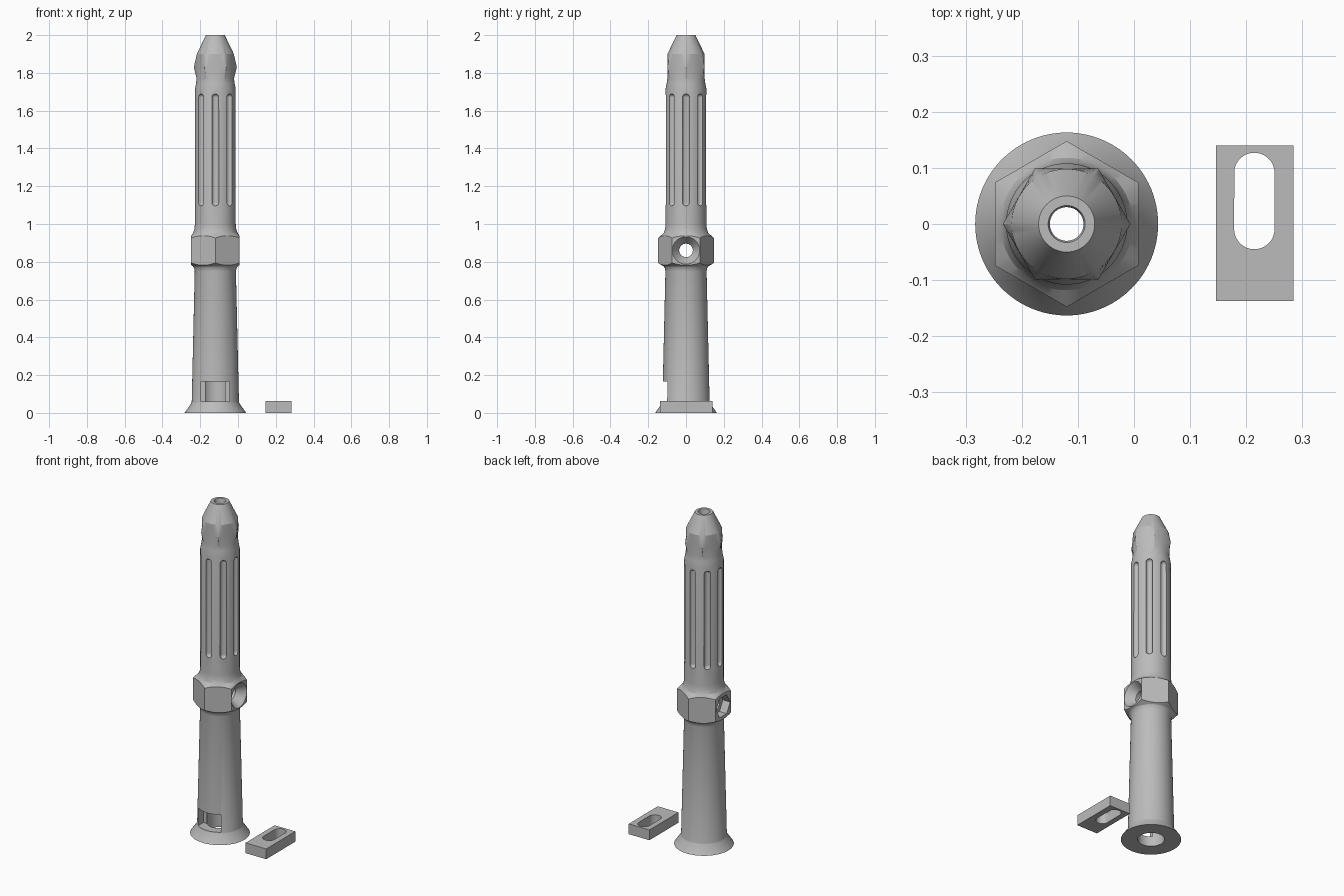
import bpy, bmesh, math
from mathutils import Matrix, Vector

if "Cube" in bpy.data.objects:
    bpy.data.objects.remove(bpy.data.objects["Cube"], do_unlink=True)

CX = -0.12      # axis of the tube
SEG = 96
HEX = math.pi / 3

grey = bpy.data.materials.new("light grey")
grey.use_nodes = True
grey.diffuse_color = (0.5, 0.5, 0.5, 1)
grey.node_tree.nodes["Principled BSDF"].inputs["Base Color"].default_value = (0.5, 0.5, 0.5, 1)


def finish(bm, name, cutter=False):
    bmesh.ops.recalc_face_normals(bm, faces=bm.faces)
    mesh = bpy.data.meshes.new(name)
    bm.to_mesh(mesh)
    bm.free()
    mesh.materials.append(grey)
    obj = bpy.data.objects.new(name, mesh)
    bpy.context.scene.collection.objects.link(obj)
    if cutter:
        obj.hide_render = True
        obj.hide_viewport = True
        obj.display_type = 'WIRE'
    return obj


def cut(obj, cutter):
    mod = obj.modifiers.new(cutter.name, 'BOOLEAN')
    mod.operation = 'DIFFERENCE'
    mod.solver = 'EXACT'
    mod.object = cutter


def cylinder(bm, r1, r2, depth, matrix, sides=48):
    bmesh.ops.create_cone(bm, cap_ends=True, segments=sides, radius1=r1,
                          radius2=r2, depth=depth, matrix=matrix)


def ring(bm, r, z, phase=None, slope=0):
    """Circle of radius r, or a hexagon of apothem r whose corners sit at the phase."""
    verts = []
    for i in range(SEG):
        a = 2 * math.pi * i / SEG
        rr = r
        if phase is not None:
            rr = r / math.cos((a - phase) % HEX - HEX / 2)
        verts.append(bm.verts.new((CX + rr * math.cos(a), rr * math.sin(a),
                                   z + slope * (rr - r))))
    return verts


# Hollow tube: outside from the foot to the tip, then down the bore
SIDE, CORNER = HEX / 2, 0
profile = [
    (0.163, 0), (0.127, 0.052), (0.125, 0.058), (0.109, 0.75),
    (0.112, 0.765), (0.119, 0.776),
    (0.128, 0.782, SIDE, 0.6), (0.128, 0.938, SIDE, -0.6),       # hexagonal collar
    (0.118, 0.952), (0.111, 0.972), (0.108, 1.0), (0.108, 1.715),
    (0.102, 1.745), (0.099, 1.77),
    (0.0985, 1.83, CORNER), (0.098, 1.9),                         # faceted head
    (0.05, 2.0), (0.033, 2.0), (0.03, 1.99),
    (0.03, 0.24), (0.072, 0.2), (0.072, 0),
]
bm = bmesh.new()
rings = [ring(bm, *p) for p in profile]
for lower, upper in zip(rings, rings[1:] + rings[:1]):
    for i in range(SEG):
        j = (i + 1) % SEG
        bm.faces.new((lower[i], lower[j], upper[j], upper[i]))
tube = finish(bm, "tube_body")

# Eight round-ended grip flutes
bm = bmesh.new()
for k in range(8):
    a = k * math.pi / 4
    x, y = CX + 0.109 * math.cos(a), 0.109 * math.sin(a)
    r = 0.019
    made = bmesh.ops.create_uvsphere(bm, u_segments=24, v_segments=12, radius=r)
    for v in made["verts"]:
        v.co += Vector((x, y, 1.67 if v.co.z > 0.001 else 1.115))
cut(tube, finish(bm, "flute_cutters", True))

# Window at the foot
bm = bmesh.new()
bmesh.ops.create_cube(bm, size=1, matrix=Matrix.Translation((CX, -0.125, 0.1125))
                      @ Matrix.Diagonal((0.15, 0.15, 0.105, 1)))
cut(tube, finish(bm, "window_cutter", True))

# Cross hole through the collar, countersunk on one side, nut pocket on the other
turn = Matrix.Rotation(math.pi / 2, 4, 'Y')


def across(x):
    return Matrix.Translation((CX + x, 0, 0.86)) @ turn


for name, r1, r2, depth, x, sides in (
        ("cross_hole_cutter", 0.036, 0.036, 0.4, 0, 48),
        ("countersink_cutter", 0.036, 0.074, 0.052, 0.104, 48),
        ("nut_pocket_cutter", 0.066, 0.066, 0.06, -0.11, 6)):
    bm = bmesh.new()
    cylinder(bm, r1, r2, depth, across(x), sides)
    cut(tube, finish(bm, name, True))

# Slotted plate lying beside the tube
bm = bmesh.new()
bmesh.ops.create_cube(bm, size=1, matrix=Matrix.Translation((0.2155, 0.001, 0.031))
                      @ Matrix.Diagonal((0.138, 0.277, 0.062, 1)))
plate = finish(bm, "slotted_plate")
bm = bmesh.new()
cylinder(bm, 0.036, 0.036, 0.2, Matrix.Translation((0.2145, 0, 0.03)))
for v in bm.verts:
    v.co.y += 0.091 if v.co.y > 0.0001 else -0.009
cut(plate, finish(bm, "slot_cutter", True))

# Apply the cuts, then shade smooth with sharp edges kept
for obj in (tube, plate):
    bpy.ops.object.select_all(action='DESELECT')
    bpy.context.view_layer.objects.active = obj
    obj.select_set(True)
    for mod in list(obj.modifiers):
        bpy.ops.object.modifier_apply(modifier=mod.name)
    bpy.ops.object.shade_smooth_by_angle(angle=math.radians(22))
for obj in [o for o in bpy.data.objects if o.name.endswith(("_cutter", "_cutters"))]:
    bpy.data.objects.remove(obj, do_unlink=True)
